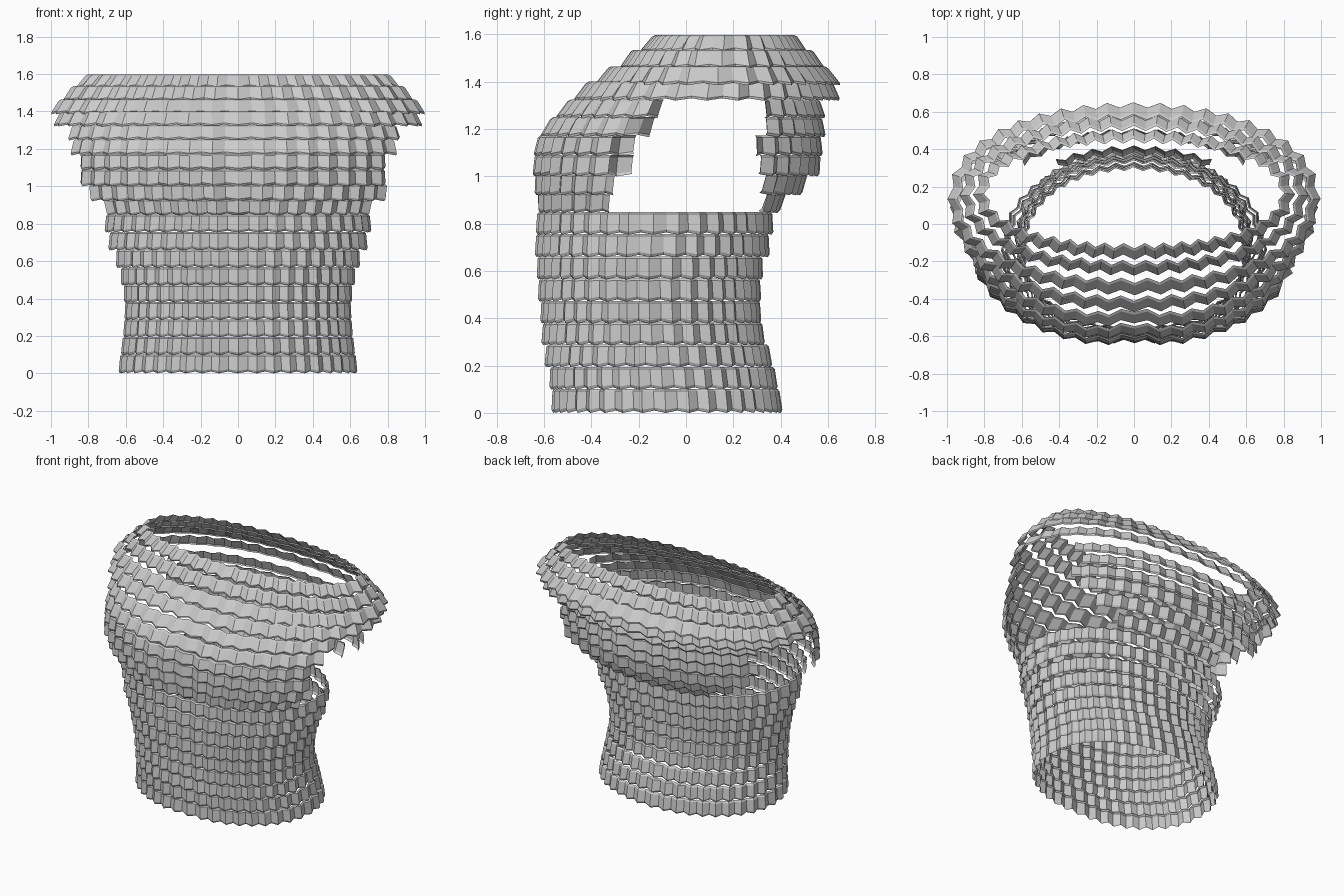
import bpy, math

if "Cube" in bpy.data.objects:
    bpy.data.objects.remove(bpy.data.objects["Cube"])

PLATES = 40      # folded plates per ring
LIP = 0.008      # chamfer on the top and bottom plate edges
SCALLOP = 0.010  # how much the bottom edge rises at each fold valley

# z bottom, z top, half width (bottom, top), front y (bottom, top), back y (bottom, top)
WAIST = [
    (0.00, .102, .635, .625, -.575, -.570, .405, .390),
    (.098, .195, .622, .612, -.583, -.580, .385, .370),
    (.193, .289, .610, .603, -.605, -.595, .362, .345),
    (.286, .382, .603, .598, -.618, -.610, .330, .318),
    (.378, .474, .606, .604, -.622, -.617, .315, .308),
    (.470, .568, .622, .620, -.632, -.627, .315, .308),
    (.564, .662, .648, .645, -.637, -.632, .322, .318),
    (.658, .757, .690, .680, -.645, -.638, .350, .345),
    (.753, .850, .710, .700, -.640, -.634, .366, .360),
]
CHEST = [
    (.845, .930, .745, .765, -.637, -.640, .390, .420),
    (.920, 1.010, .840, .850, -.652, -.648, .485, .510),
    (1.00, 1.090, .895, .890, -.660, -.650, .560, .565),
    (1.085, 1.172, .895, .890, -.657, -.635, .575, .565),
    (1.165, 1.250, .910, .890, -.630, -.580, .588, .570),
    (1.245, 1.325, .925, .900, -.565, -.505, .588, .560),
]
# where each chest row stops at the arm opening: front y, back y, left/right difference
OPENING = [(-.31, .30, 0), (-.32, .33, 0), (-.26, .31, .05), (-.26, .30, .05),
           (-.20, .36, .04), (-.14, .34, .04)]
SHOULDER = [
    (1.32, 1.400, .985, .945, -.475, -.415, .650, .615),
    (1.385, 1.465, 1.00, .950, -.385, -.320, .655, .590),
    (1.455, 1.535, .935, .885, -.280, -.225, .585, .530),
    (1.525, 1.597, .865, .808, -.195, -.135, .510, .462),
]


def oval(t, a, f, b, inset, crease):
    """Point on a slightly squared oval, moved inward by inset."""
    c, s = math.cos(t), math.sin(t)
    h, mid, p = (b - f) / 2, (b + f) / 2, 2 / 2.15
    x = a * math.copysign(abs(c) ** p, c)
    y = h * math.copysign(abs(s) ** p, s)
    n = math.hypot(c / a, s / h)
    nx, ny = c / a / n, s / h / n
    dent = crease * math.exp(-(x / .13) ** 2) if s < 0 else 0
    return x - nx * inset, y + mid - ny * inset + dent


def even_angles(a, h):
    """Angles of the fold lines, evenly spread by length."""
    n = 2000
    lens = [0]
    for i in range(n):
        t = 2 * math.pi * (i + .5) / n
        lens.append(lens[-1] + math.hypot(a * math.sin(t), h * math.cos(t)))
    out, j = [], 0
    for k in range(PLATES * 2):
        while lens[j] < lens[-1] * k / (PLATES * 2):
            j += 1
        out.append(2 * math.pi * j / n)
    return out


def plate_row(name, row, depth, opening=None, crease=0.0):
    z0, z1, a0, a1, f0, f1, b0, b1 = row
    angles = even_angles(a0, (b0 - f0) / 2)
    # vertical profile: bottom lip, flat plate, top lip
    profile = [(0, LIP), (.13, 0), (.9, 0), (1, LIP)]
    verts, faces = [], []
    for i, t in enumerate(angles):
        valley = i % 2
        for u, lip in profile:
            a, f, b = (p + (q - p) * u for p, q in ((a0, a1), (f0, f1), (b0, b1)))
            x, y = oval(t, a, f, b, valley * depth + lip - .004, crease)
            verts.append((x, y, z0 + (z1 - z0) * u + valley * SCALLOP * (1 - u)))
    n, m = len(angles), len(profile)
    for i in range(n):
        j = (i + 1) % n
        x, y = ((verts[i * m][c] + verts[j * m][c]) / 2 for c in (0, 1))
        if opening:
            front, back, skew = opening
            if front - math.copysign(skew, x) < y < back:
                continue
        for k in range(m - 1):
            faces.append((i * m + k, j * m + k, j * m + k + 1, i * m + k + 1))
    mesh = bpy.data.meshes.new(name)
    mesh.from_pydata(verts, [], faces)
    mesh.update()
    obj = bpy.data.objects.new(name, mesh)
    bpy.context.collection.objects.link(obj)


# closed rings round the waist
for i, r in enumerate(WAIST):
    plate_row(f"waist_plate_row_{i + 1}", r, .020, crease=.01)
# chest and back rows, split by the arm openings
for i, r in enumerate(CHEST):
    plate_row(f"chest_plate_row_{i + 1}", r, .024, OPENING[i], crease=.03)
# closed rings over the shoulders up to the neck
for i, r in enumerate(SHOULDER):
    plate_row(f"shoulder_plate_row_{i + 1}", r, .028)
